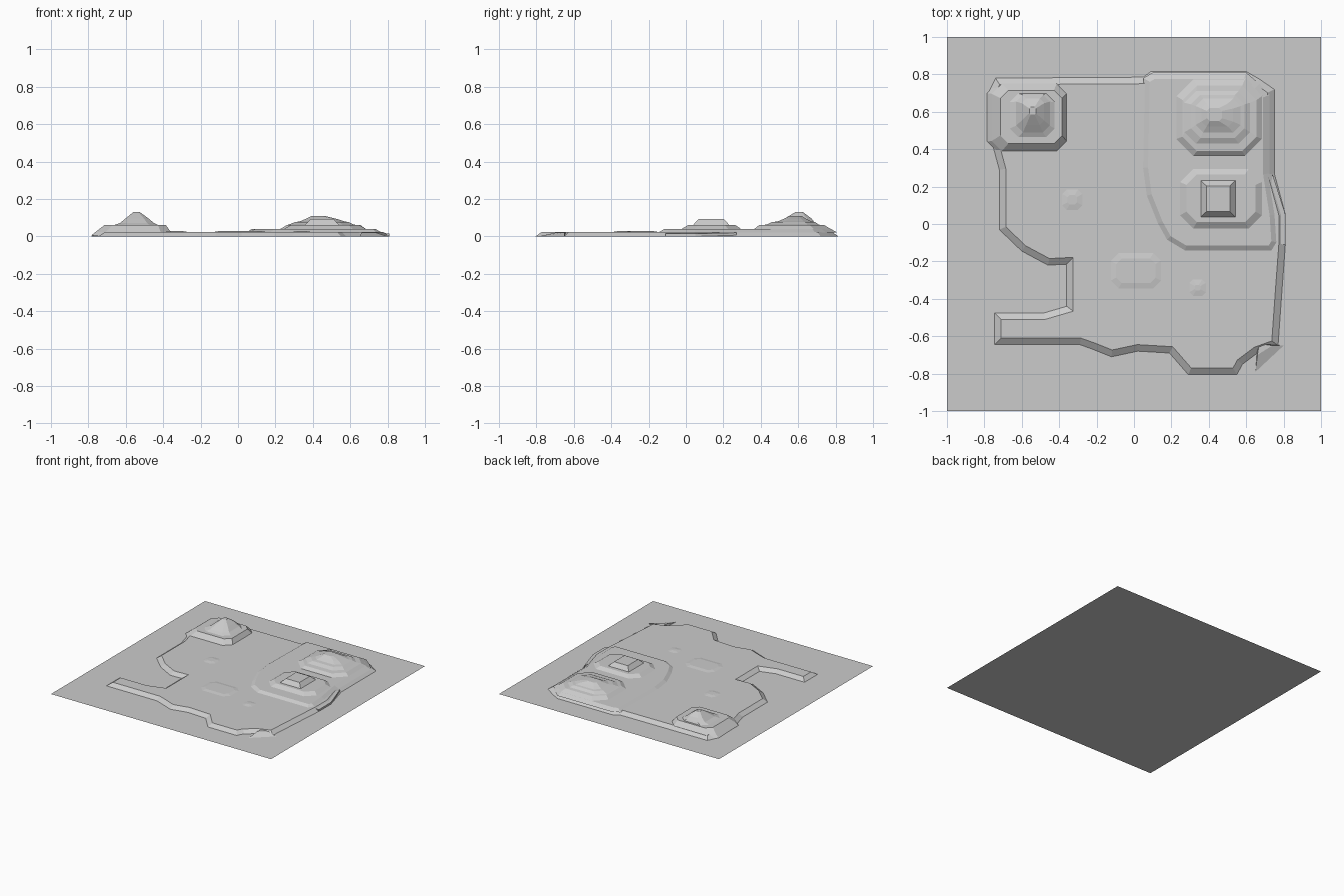
import bpy, bmesh
from mathutils import Vector

if "Cube" in bpy.data.objects:
    bpy.data.objects.remove(bpy.data.objects["Cube"])

grey = bpy.data.materials.new("stone grey")
grey.diffuse_color = (0.6, 0.6, 0.6, 1)
grey.use_nodes = True
grey.node_tree.nodes["Principled BSDF"].inputs["Base Color"].default_value = grey.diffuse_color


def loft(name, rings):
    """Skin a stack of equal-length 3D rings and cap the top."""
    bm = bmesh.new()
    vs = [[bm.verts.new(p) for p in r] for r in rings]
    n = len(vs[0])
    for a, b in zip(vs, vs[1:]):
        for i in range(n):
            j = (i + 1) % n
            bm.faces.new((a[i], a[j], b[j], b[i]))
    bm.faces.new(vs[-1])
    me = bpy.data.meshes.new(name)
    bm.to_mesh(me)
    bm.free()
    me.materials.append(grey)
    ob = bpy.data.objects.new(name, me)
    bpy.context.collection.objects.link(ob)
    return ob


def inset(pts, d):
    """Offset a counter-clockwise outline inwards."""
    out = []
    for i, p in enumerate(pts):
        p = Vector(p)
        a = (p - Vector(pts[i - 1])).normalized()
        b = (Vector(pts[(i + 1) % len(pts)]) - p).normalized()
        na, nb = Vector((-a.y, a.x)), Vector((-b.y, b.x))
        m = na + nb
        out.append(p + m * (d / max(0.5, 1 + na.dot(nb))))
    return out


def terrace(name, clockwise, z0, z1, d, lip=None):
    pts = clockwise[::-1]
    rings = [[(x, y, z0) for x, y in pts]]
    if lip:
        rings.append([(x, y, lip) for x, y in pts])
    rings.append([(p[0], p[1], z1) for p in inset(pts, d)])
    loft(name, rings)


def hill(name, levels, cut=0.22):
    """Stepped hill from (x0, x1, y0, y1, z) rectangles with clipped corners."""
    rings = []
    for x0, x1, y0, y1, z in levels:
        c = cut * min(x1 - x0, y1 - y0)
        rings.append([(x0 + c, y0, z), (x1 - c, y0, z), (x1, y0 + c, z), (x1, y1 - c, z),
                      (x1 - c, y1, z), (x0 + c, y1, z), (x0, y1 - c, z), (x0, y0 + c, z)])
    loft(name, rings)


# flat ground sheet
loft("ground_sheet", [[(-1, -1, 0), (1, -1, 0), (1, 1, 0), (-1, 1, 0)]])

# low plateau with the irregular coastline
terrace("plateau", [
    (-.74, .78), (.05, .785), (.09, .815), (.60, .815), (.67, .775), (.75, .72),
    (.75, .27), (.81, .05), (.81, -.10), (.79, -.37), (.77, -.65), (.66, -.69),
    (.58, -.75), (.55, -.805), (.29, -.805), (.19, -.69), (.02, -.68), (-.12, -.71),
    (-.22, -.67), (-.29, -.645), (-.745, -.645), (-.745, -.475), (-.48, -.475),
    (-.36, -.44), (-.36, -.215), (-.46, -.22), (-.60, -.145), (-.72, -.03),
    (-.72, .29), (-.755, .42), (-.78, .57), (-.785, .69)], 0, .025, .035)
loft("coast_spur", [[(.65, -.79, 0), (.80, -.65, 0), (.66, -.65, 0)],
                    [(.66, -.70, .02), (.74, -.65, .02), (.67, -.64, .02)]])

# second terrace on the right half
terrace("upper_terrace", [
    (.05, .78), (.10, .81), (.60, .81), (.67, .75), (.725, .69), (.725, .27),
    (.76, .05), (.77, -.10), (.74, -.15), (.27, -.15), (.17, -.09), (.12, 0),
    (.06, .15), (.04, .30)], .02, .04, .035)
# steep sea cliff along the right-hand edge
loft("east_cliff", [[(.74, .27, 0), (.70, -.10, 0), (.81, -.11, 0), (.81, .05, 0)],
                    [(.74, .27, .02), (.70, -.10, .027), (.81, -.11, .015), (.81, .05, .015)]])

# north west peak
hill("northwest_peak_foot", [(-.785, -.355, .385, .755, .005), (-.76, -.36, .39, .75, .025),
                             (-.715, -.385, .43, .715, .06)], .15)
hill("northwest_peak", [(-.67, -.42, .46, .70, .058), (-.63, -.45, .49, .69, .072),
                        (-.60, -.48, .53, .67, .097), (-.56, -.525, .585, .625, .13)], .2)

# north east hill in steps
hill("northeast_hill", [(.22, .69, .36, .78, .036), (.26, .655, .39, .74, .06),
                        (.27, .62, .43, .71, .063), (.305, .59, .46, .69, .077),
                        (.33, .57, .49, .67, .08), (.36, .53, .52, .645, .093),
                        (.39, .47, .55, .62, .108)])

# flat-topped mesa with its skirt
hill("mesa_skirt", [(.24, .69, -.03, .30, .036), (.28, .65, .01, .265, .06)])
hill("mesa", [(.355, .545, .035, .235, .058), (.388, .512, .067, .203, .092)], 0)

# faint mounds on the low plateau
for i, (x, y, w, h) in enumerate([(-.33, .13, .06, .06), (.01, -.25, .14, .10), (.34, -.34, .05, .05)]):
    hill("low_mound_%d" % (i + 1), [(x - w, x + w, y - h, y + h, .024),
                                    (x - w + .035, x + w - .035, y - h + .035, y + h - .035, .030)])
